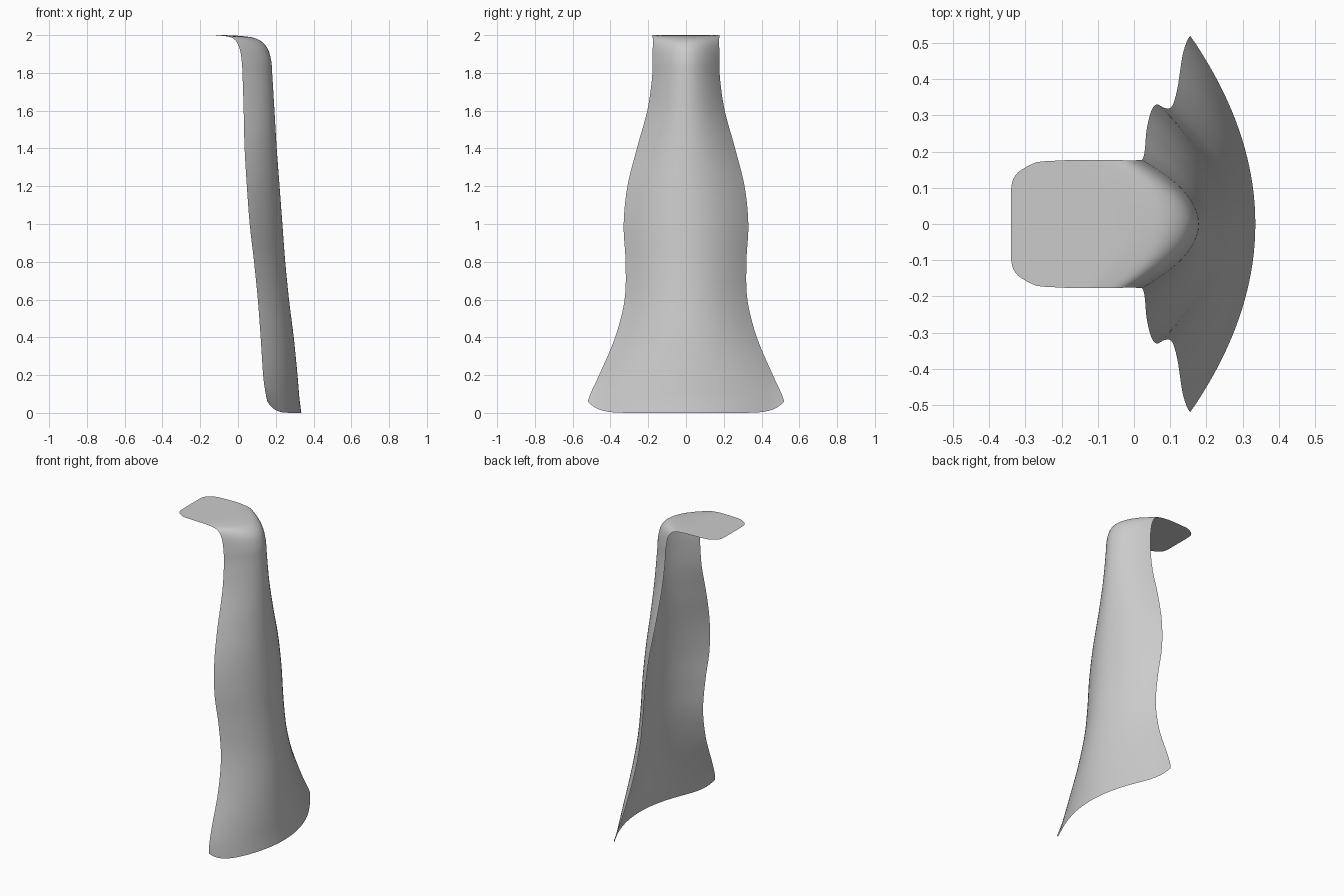
import bpy
import bmesh

cube = bpy.data.objects.get("Cube")
if cube:
    bpy.data.objects.remove(cube, do_unlink=True)

# Each cross-section: spine x, spine z, edge x, edge z, half width
SECTIONS = [
    (.335, 0, .155, .06, .52),
    (.325, .08, .145, .11, .502),
    (.315, .2, .133, .2, .46),
    (.295, .4, .12, .4, .375),
    (.27, .6, .105, .6, .325),
    (.25, .8, .085, .8, .32),
    (.235, 1, .062, 1, .33),
    (.22, 1.2, .047, 1.2, .31),
    (.205, 1.4, .035, 1.4, .26),
    (.193, 1.6, .03, 1.6, .205),
    (.182, 1.78, .025, 1.76, .181),
    (.175, 1.87, .02, 1.86, .177),
    (.15, 1.94, .005, 1.94, .176),
    (.1, 1.98, -.03, 1.985, .176),
    (.03, 1.994, -.1, 1.998, .177),
    (-.08, 2, -.16, 2, .177),
    (-.2, 2, -.21, 2, .175),
    (-.3, 2, -.27, 2, .17),
    (-.34, 2, -.31, 2, .15),
]
STEPS = 5      # rows between two sections
HALF = 20      # columns on each side of the spine


def smooth_between(a, b, c, d, t):
    """Smooth curve from b to c, guided by the neighbours a and d."""
    return b + t / 2 * (c - a + t * (2 * a - 5 * b + 4 * c - d
                                     + t * (3 * (b - c) + d - a)))


def smooth_sections(sections):
    padded = [sections[0]] + sections + [sections[-1]]
    rows = []
    for i in range(len(sections) - 1):
        for step in range(STEPS):
            rows.append([smooth_between(*values, step / STEPS)
                         for values in zip(*padded[i:i + 4])])
    rows.append(sections[-1])
    return rows


def section_point(row, t):
    """Point on a cross-section; t runs from -1 to 1 across the sheet."""
    spine_x, spine_z, edge_x, edge_z, width = row
    # The tongue end and the lower hem are flat with rounded corners
    x_power = 2 + 6 * max(0, -spine_x / .34)
    z_power = 10 if spine_z < .5 else 2
    x = spine_x + (edge_x - spine_x) * abs(t) ** x_power
    z = spine_z + (edge_z - spine_z) * abs(t) ** z_power
    return x, width * t, min(max(z, 0), 2)


# Grey material
grey = bpy.data.materials.new("plain grey")
grey.use_nodes = True
colour = (.6, .6, .6, 1)
grey.diffuse_color = colour
grey.node_tree.nodes["Principled BSDF"].inputs["Base Color"].default_value = colour

# Thin curved sheet: flared foot, arched body and bent flat tongue
bm = bmesh.new()
grid = [[bm.verts.new(section_point(row, col / HALF))
         for col in range(-HALF, HALF + 1)]
        for row in smooth_sections(SECTIONS)]
for low, high in zip(grid, grid[1:]):
    for j in range(2 * HALF):
        bm.faces.new((low[j], low[j + 1], high[j + 1], high[j]))

mesh = bpy.data.meshes.new("curved_sheet")
bm.to_mesh(mesh)
bm.free()
mesh.materials.append(grey)
mesh.shade_smooth()
sheet = bpy.data.objects.new("curved_sheet", mesh)
bpy.context.collection.objects.link(sheet)
